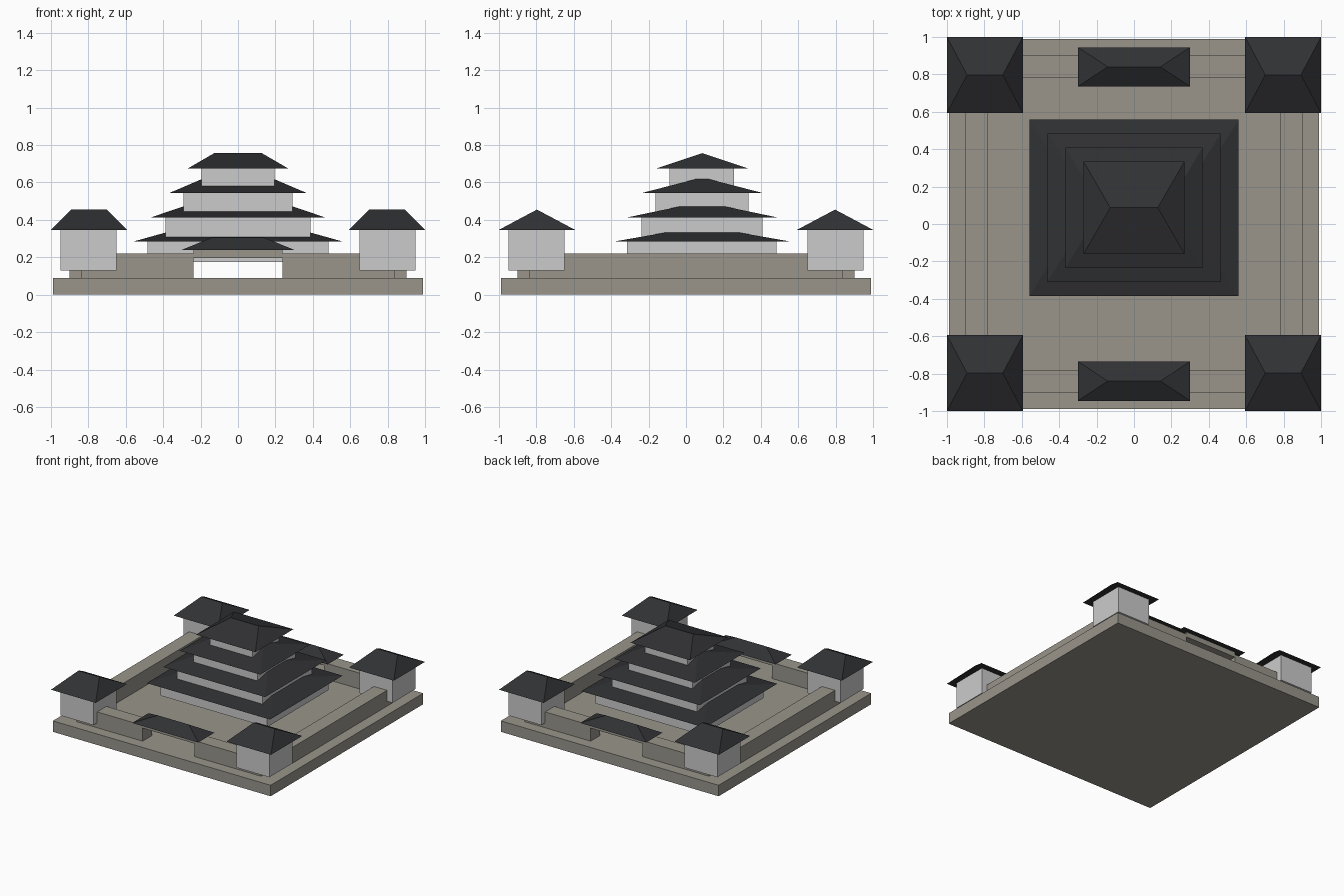
import bpy, bmesh

if "Cube" in bpy.data.objects:
    bpy.data.objects.remove(bpy.data.objects["Cube"])


def material(name, color):
    m = bpy.data.materials.new(name)
    m.diffuse_color = (*color, 1)
    m.use_nodes = True
    m.node_tree.nodes["Principled BSDF"].inputs["Base Color"].default_value = m.diffuse_color
    return m


STONE = material("stone", (0.32, 0.30, 0.26))
TILE = material("roof_tile", (0.03, 0.031, 0.034))


def finish(name, bm, mat):
    bmesh.ops.recalc_face_normals(bm, faces=bm.faces)
    mesh = bpy.data.meshes.new(name)
    bm.to_mesh(mesh)
    bm.free()
    if mat:
        mesh.materials.append(mat)
    bpy.context.collection.objects.link(bpy.data.objects.new(name, mesh))


def box(name, x, y, hx, hy, z0, z1, mat=None):
    bm = bmesh.new()
    bmesh.ops.create_cube(bm, size=2)
    for v in bm.verts:
        v.co = (x + v.co.x * hx, y + v.co.y * hy, z1 if v.co.z > 0 else z0)
    finish(name, bm, mat)


def hip_roof(name, x, y, hx, hy, z0, z1):
    """Four-sided roof whose ridge runs along x."""
    bm = bmesh.new()
    a, b, c, d = [bm.verts.new((x + sx * hx, y + sy * hy, z0))
                  for sx, sy in ((-1, -1), (1, -1), (1, 1), (-1, 1))]
    l, r = [bm.verts.new((x + s * hx * 0.47, y, z1)) for s in (-1, 1)]
    for f in ((a, b, r, l), (b, c, r), (c, d, l, r), (d, a, l), (d, c, b, a)):
        bm.faces.new(f)
    finish(name, bm, TILE)


# Ground platform
box("platform", 0, 0, 0.99, 0.99, 0, 0.09, STONE)

# Perimeter walls, gates and corner towers
for s, side in ((-1, "a"), (1, "b")):
    box(f"side_wall_{side}", s * 0.84, 0, 0.06, 0.84, 0.09, 0.22, STONE)
    box(f"gate_lintel_{side}", 0, s * 0.84, 0.237, 0.06, 0.197, 0.245, STONE)
    hip_roof(f"gate_roof_{side}", 0, s * 0.84, 0.30, 0.105, 0.24, 0.305)
    for t, end in ((-1, "left"), (1, "right")):
        box(f"gate_wall_{side}_{end}", t * 0.5385, s * 0.84, 0.3015, 0.06, 0.09, 0.22, STONE)
        box(f"tower_{side}_{end}", t * 0.80, s * 0.80, 0.15, 0.15, 0.13, 0.35)
        hip_roof(f"tower_roof_{side}_{end}", t * 0.797, s * 0.797, 0.203, 0.203, 0.347, 0.455)

# Stepped keep: each storey narrower, with its own wide roof
for i in range(4):
    top = 0.284 + 0.13 * i
    box(f"keep_storey_{i + 1}", 0, 0.085, 0.485 - 0.097 * i, 0.40 - 0.076 * i, top - 0.109, top)
    hip_roof(f"keep_roof_{i + 1}", 0, 0.087, 0.56 - 0.0967 * i, 0.472 - 0.075 * i, top, top + 0.083)
